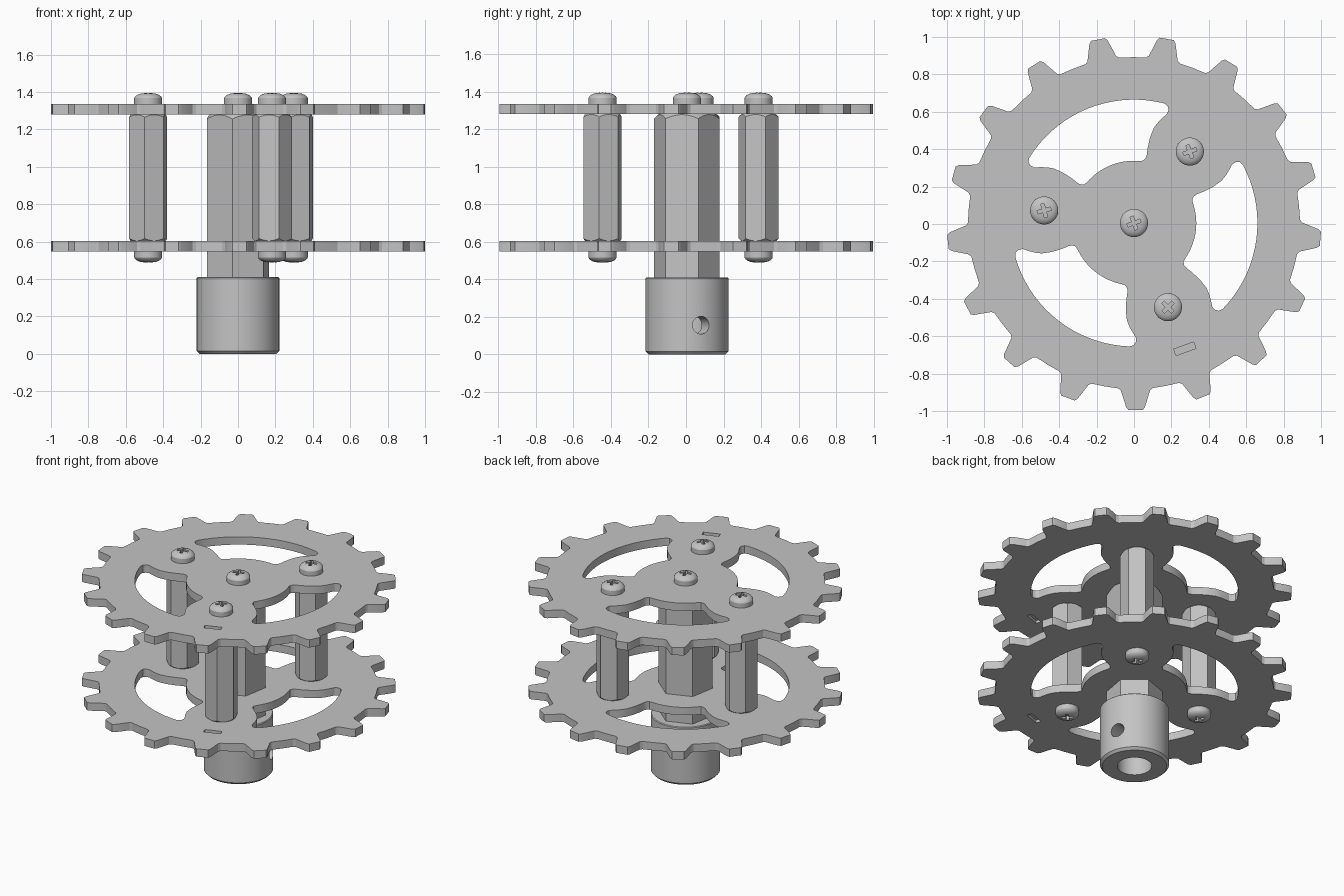
import bpy
import bmesh
from math import cos, sin, radians, tau
from mathutils import Matrix, Vector

if "Cube" in bpy.data.objects:
    bpy.data.objects.remove(bpy.data.objects["Cube"])

steel = bpy.data.materials.new("grey_metal")
steel.use_nodes = True
GREY = (0.55, 0.55, 0.55, 1)
steel.diffuse_color = GREY
steel.node_tree.nodes["Principled BSDF"].inputs["Base Color"].default_value = GREY

AXIS = Vector((0, 0.005, 0))          # shared axle of all parts
PLATE = 0.055                         # sprocket thickness
LOW, HIGH = 0.548, 1.28               # undersides of both sprockets
BOLT_ANGLES = (52, 172, -68)
BOLT_R = 0.485


def polar(r, deg):
    return Vector((r * cos(radians(deg)), r * sin(radians(deg)), 0))


def finish(name, bm):
    bmesh.ops.recalc_face_normals(bm, faces=bm.faces)
    mesh = bpy.data.meshes.new(name)
    bm.to_mesh(mesh)
    bm.free()
    mesh.materials.append(steel)
    obj = bpy.data.objects.new(name, mesh)
    bpy.context.collection.objects.link(obj)
    return obj


def prism(name, points, z0, z1):
    """Extrude a flat outline from z0 to z1."""
    bm = bmesh.new()
    face = bm.faces.new([bm.verts.new((p[0], p[1], z0)) for p in points])
    new = bmesh.ops.extrude_face_region(bm, geom=[face])["geom"]
    bmesh.ops.translate(bm, vec=(0, 0, z1 - z0),
                        verts=[v for v in new if isinstance(v, bmesh.types.BMVert)])
    return finish(name, bm)


def lathe(name, profile, centre, steps=48):
    """Solid of revolution; profile is (radius, z) from bottom to top."""
    bm = bmesh.new()
    rings = [[bm.verts.new(centre + polar(r, 360 * i / steps) + Vector((0, 0, z)))
              for i in range(steps)] for r, z in profile]
    for a, b in zip(rings, rings[1:]):
        for i in range(steps):
            j = (i + 1) % steps
            bm.faces.new((a[i], a[j], b[j], b[i]))
    bm.faces.new(rings[0][::-1])
    bm.faces.new(rings[-1])
    return finish(name, bm)


def cut(obj, tool, operation="DIFFERENCE"):
    mod = obj.modifiers.new("cut", "BOOLEAN")
    mod.operation, mod.solver, mod.object = operation, "EXACT", tool
    bpy.context.view_layer.objects.active = obj
    bpy.ops.object.modifier_apply(modifier=mod.name)
    bpy.data.objects.remove(tool)


def smooth(obj, angle=28):
    bpy.ops.object.select_all(action="DESELECT")
    obj.select_set(True)
    bpy.context.view_layer.objects.active = obj
    bpy.ops.object.shade_smooth_by_angle(angle=radians(angle))


def rectangle(centre, length, width, deg):
    u, v = polar(length / 2, deg), polar(width / 2, deg + 90)
    return [centre - u - v, centre + u - v, centre + u + v, centre - u + v]


# Sprocket outline: seventeen tapered teeth
TEETH = 17
TOOTH = [(-0.092, 0.883), (-0.078, 0.895), (-0.05, 0.985), (-0.038, 1.0)]
TOOTH += [(-t, r) for t, r in reversed(TOOTH)]


def gear_outline():
    pts = []
    for i in range(TEETH):
        deg = -89.5 + 360 * i / TEETH
        pts += [AXIS + polar(r, deg) + polar(t, deg + 90) for t, r in TOOTH]
        pts.append(AXIS + polar(0.887, deg + 180 / TEETH))
    return pts


# Half of a window between two bolt lobes: (angle from its middle, radius)
LOBE = [(36, 0.66), (38, 0.652), (38.9, 0.635), (38.9, 0.612), (37.3, 0.585),
        (35.5, 0.555), (33.8, 0.52), (32.6, 0.465), (32.3, 0.41), (32.6, 0.37),
        (32, 0.35), (30.2, 0.337)]


def window_outline(middle):
    half = [(a, 0.66) for a in range(0, 36, 4)] + LOBE
    half += [(a, 0.333) for a in range(27, -1, -3)]
    whole = half + [(-a, r) for a, r in reversed(half[1:-1])]
    return [AXIS + polar(r, middle + a) for a, r in whole]


def sprocket(name, z):
    plate = prism(name, gear_outline(), z, z + PLATE)
    for bolt in BOLT_ANGLES:
        cut(plate, prism("window_cutter", window_outline(bolt + 60), z - 0.1, z + 0.15))
    # Shallow key marks on both faces
    mark = rectangle(AXIS + polar(0.725, -68), 0.113, 0.036, 20)
    for face_z in (z, z + PLATE):
        cut(plate, prism("mark_cutter", mark, face_z - 0.02, face_z + 0.02))
    smooth(plate)


sprocket("lower_sprocket", LOW)
sprocket("upper_sprocket", HIGH)


# Hexagonal posts with turned chamfers at their ends
def hex_post(name, centre, radius, deg, z0, z1, chamfer_bottom=True):
    post = prism(name, [centre + polar(radius, deg + 60 * i) for i in range(6)], z0, z1)
    flat, big = radius * 0.85, radius * 1.1
    rise = (big - flat) * 0.9
    profile = [(flat, z0), (big, z0 + rise)] if chamfer_bottom else [(big, z0 - 0.01)]
    profile += [(big, z1 - rise), (flat, z1)]
    cut(post, lathe("chamfer_tool", profile, centre), "INTERSECT")
    smooth(post)


hex_post("centre_hex_shaft", AXIS, 0.177, 20, 0.4, HIGH, False)
for number, (bolt, turn) in enumerate(zip(BOLT_ANGLES, (20, 20, 50)), 1):
    hex_post(f"standoff_{number}", AXIS + polar(BOLT_R, bolt), 0.108, turn,
             LOW + PLATE, HIGH)


# Pan-head screws with cross recesses
HEAD = [(0.075, 0), (0.075, 0.032), (0.07, 0.041), (0.058, 0.05),
        (0.042, 0.056), (0.02, 0.059), (0.004, 0.06)]


def screw(name, centre, z, way, turn):
    profile = [(r, z + way * h) for r, h in HEAD]
    head = lathe(name, profile, centre, 40)
    ends = sorted((z + way * 0.028, z + way * 0.1))
    for quarter in (0, 90):
        cut(head, prism("recess_cutter",
                        rectangle(centre, 0.074, 0.018, turn + quarter), *ends))
    smooth(head)


screw("centre_screw", AXIS, HIGH + PLATE, 1, 20)
for number, (bolt, turn) in enumerate(zip(BOLT_ANGLES, (20, 15, 45)), 1):
    spot = AXIS + polar(BOLT_R, bolt)
    screw(f"upper_screw_{number}", spot, HIGH + PLATE, 1, turn)
    screw(f"lower_screw_{number}", spot, LOW, -1, turn)

# Round hub collar with an axle bore and a set-screw hole
collar = lathe("hub_collar", [(0.205, 0), (0.221, 0.016), (0.221, 0.405), (0.216, 0.41)],
               AXIS, 64)
cut(collar, lathe("bore_cutter", [(0.11, -0.1), (0.11, 0.36)], AXIS))
hole = lathe("set_screw_cutter", [(0.047, 0), (0.047, 0.4)], Vector(), 32)
hole.data.transform(Matrix.Translation(AXIS + Vector((0, 0, 0.155)))
                    @ Matrix.Rotation(radians(20), 4, "Z")
                    @ Matrix.Rotation(tau / 4, 4, "Y"))
cut(collar, hole)
smooth(collar)
